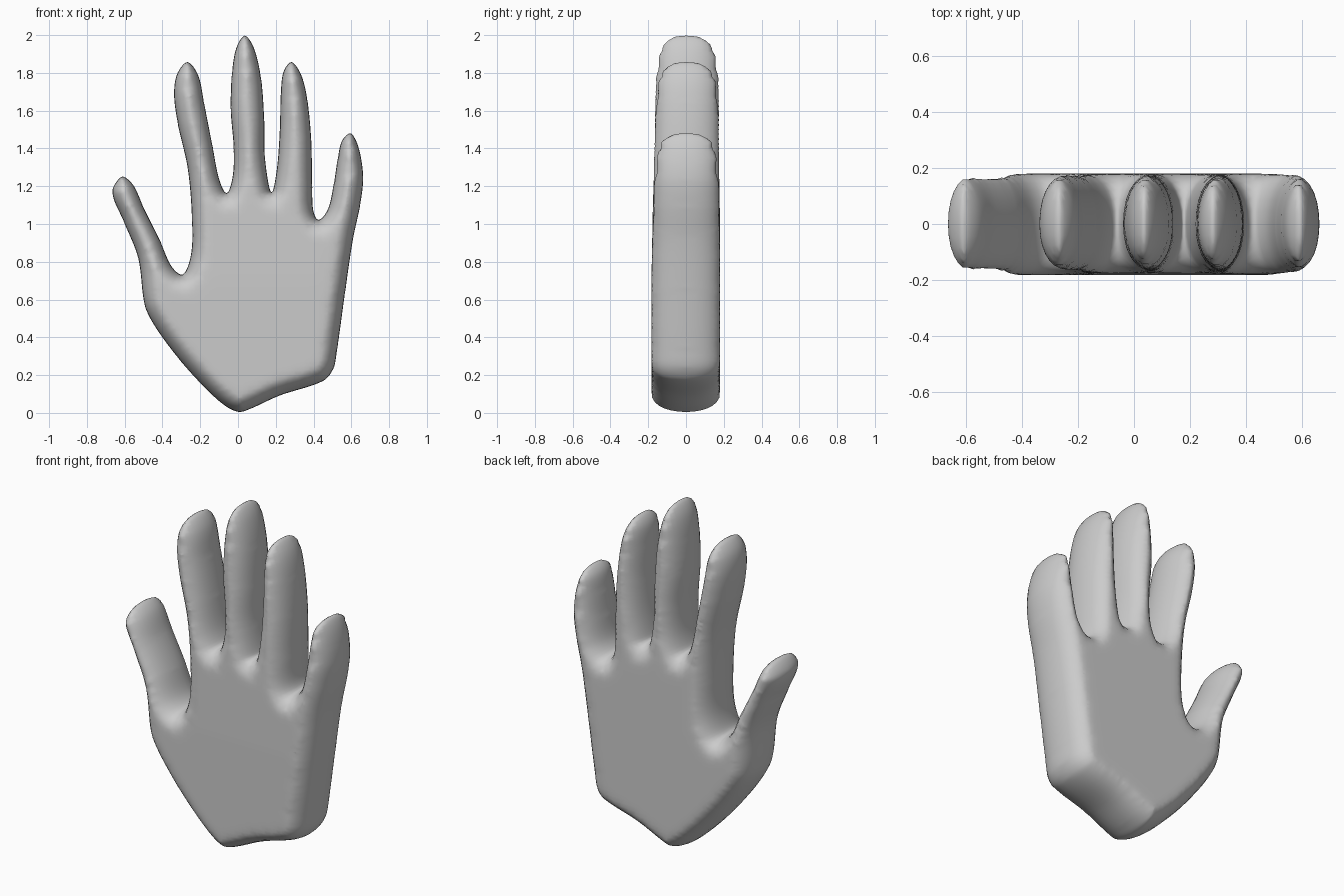
import bpy, bmesh, math
from mathutils import Vector, kdtree
from mathutils.geometry import delaunay_2d_cdt

if "Cube" in bpy.data.objects:
    bpy.data.objects.remove(bpy.data.objects["Cube"])

# Front silhouette key points (x, z), grouped by part, clockwise from the front
THUMB = [(-.44, .456), (-.495, .57), (-.53, .82), (-.605, 1.01), (-.667, 1.17), (-.615, 1.253),
         (-.555, 1.21), (-.495, 1.08), (-.415, .92), (-.35, .775), (-.293, .732)]
INDEX = [(-.25, .84), (-.245, 1.02), (-.267, 1.29), (-.32, 1.53), (-.34, 1.69), (-.322, 1.8),
         (-.267, 1.86), (-.21, 1.79), (-.177, 1.634), (-.135, 1.42), (-.098, 1.236), (-.06, 1.162)]
MIDDLE = [(-.03, 1.25), (-.024, 1.395), (-.04, 1.607), (-.034, 1.79), (-.01, 1.935), (.036, 2.0),
          (.085, 1.935), (.124, 1.767), (.14, 1.554), (.145, 1.342), (.177, 1.167)]
RING = [(.204, 1.289), (.22, 1.5), (.225, 1.687), (.24, 1.81), (.283, 1.86), (.335, 1.793),
        (.368, 1.66), (.389, 1.448), (.394, 1.21), (.4, 1.07), (.426, 1.02)]
PINKY = [(.474, 1.077), (.505, 1.21), (.526, 1.342), (.55, 1.445), (.597, 1.483), (.64, 1.405),
         (.664, 1.25), (.648, 1.1), (.61, .918)]
PALM = [(.57, .65), (.526, .334), (.505, .23), (.45, .167), (.22, .09), (.07, .022), (.005, .003),
        (-.07, .037), (-.177, .133), (-.31, .28)]
KEYS = [Vector(p) for p in THUMB + INDEX + MIDDLE + RING + PINKY + PALM]

EDGE = 0.10      # width of the rounded rim
STEP = 0.015     # outline spacing


def smooth_outline(keys):
    """Closed Catmull-Rom curve through the key points."""
    out, n = [], len(keys)
    for i in range(n):
        a, b, c, d = (keys[(i + k) % n] for k in (-1, 0, 1, 2))
        chord = (c - b).length
        m0 = (c - a) * chord / ((b - a).length + chord)
        m1 = (d - b) * chord / ((d - c).length + chord)
        steps = max(2, round(chord / STEP))
        for s in range(steps):
            t = s / steps
            out.append(b * (2*t**3 - 3*t**2 + 1) + m0 * (t**3 - 2*t**2 + t)
                       + c * (3*t**2 - 2*t**3) + m1 * (t**3 - t**2))
    return out


outline = smooth_outline(KEYS)
n = len(outline)
normals = []
tree = kdtree.KDTree(n)
for i, p in enumerate(outline):
    d = (outline[(i + 1) % n] - outline[i - 1]).normalized()
    normals.append(Vector((d.y, -d.x)))
    tree.insert((p.x, p.y, 0), i)
tree.balance()


def depth_inside(p):
    """Distance from the outline, negative outside."""
    _, i, dist = tree.find((p.x, p.y, 0))
    return dist if (p - outline[i]).dot(normals[i]) > 0 else -dist


# Interior points: rim layers following the outline, then a regular grid
points = list(outline)
for k in range(1, 7):
    off = EDGE * (1 - math.cos(k / 7 * math.pi / 2))
    for p, nrm in zip(outline, normals):
        q = p + nrm * off
        if depth_inside(q) > off * 0.97:
            points.append(q)
for ix in range(-28, 29):
    for iz in range(0, 81):
        q = Vector((ix * .025, iz * .025))
        if depth_inside(q) > 0.065:
            points.append(q)

flat, _, tris, origin, _, _ = delaunay_2d_cdt(points, [], [list(range(n))], 1, 1e-4)


def bulge(p):
    t = min(1, max(0, depth_inside(p)) / EDGE)
    return (1 - (1 - t) ** 2.2) ** (1 / 2.2)


# Hand: inflate the flat sheet to the front and the back, sharing the rim
bm = bmesh.new()
front, back = [], []
for p, src in zip(flat, origin):
    if any(s < n for s in src):
        v = bm.verts.new((p.x, 0, p.y))
        front.append(v)
        back.append(v)
    else:
        h = bulge(p)
        taper = min(1, max(0, (p.y - .7) / 1.2))
        front.append(bm.verts.new((p.x, -h * (.183 - .023 * taper), p.y)))
        back.append(bm.verts.new((p.x, h * (.18 - .004 * taper), p.y)))
for f in tris:
    for side in (front, back):
        vs = [side[i] for i in f]
        if len(set(vs)) == 3 and bm.faces.get(vs) is None:
            bm.faces.new(vs)
bmesh.ops.delete(bm, geom=[v for v in bm.verts if not v.link_faces], context='VERTS')
bmesh.ops.recalc_face_normals(bm, faces=bm.faces)
for f in bm.faces:
    f.smooth = True

mesh = bpy.data.meshes.new("hand")
bm.to_mesh(mesh)
bm.free()
hand = bpy.data.objects.new("hand", mesh)
bpy.context.collection.objects.link(hand)

# Soften the ridges along the fingers
mod = hand.modifiers.new("soften", 'SMOOTH')
mod.factor = 0.5
mod.iterations = 4
